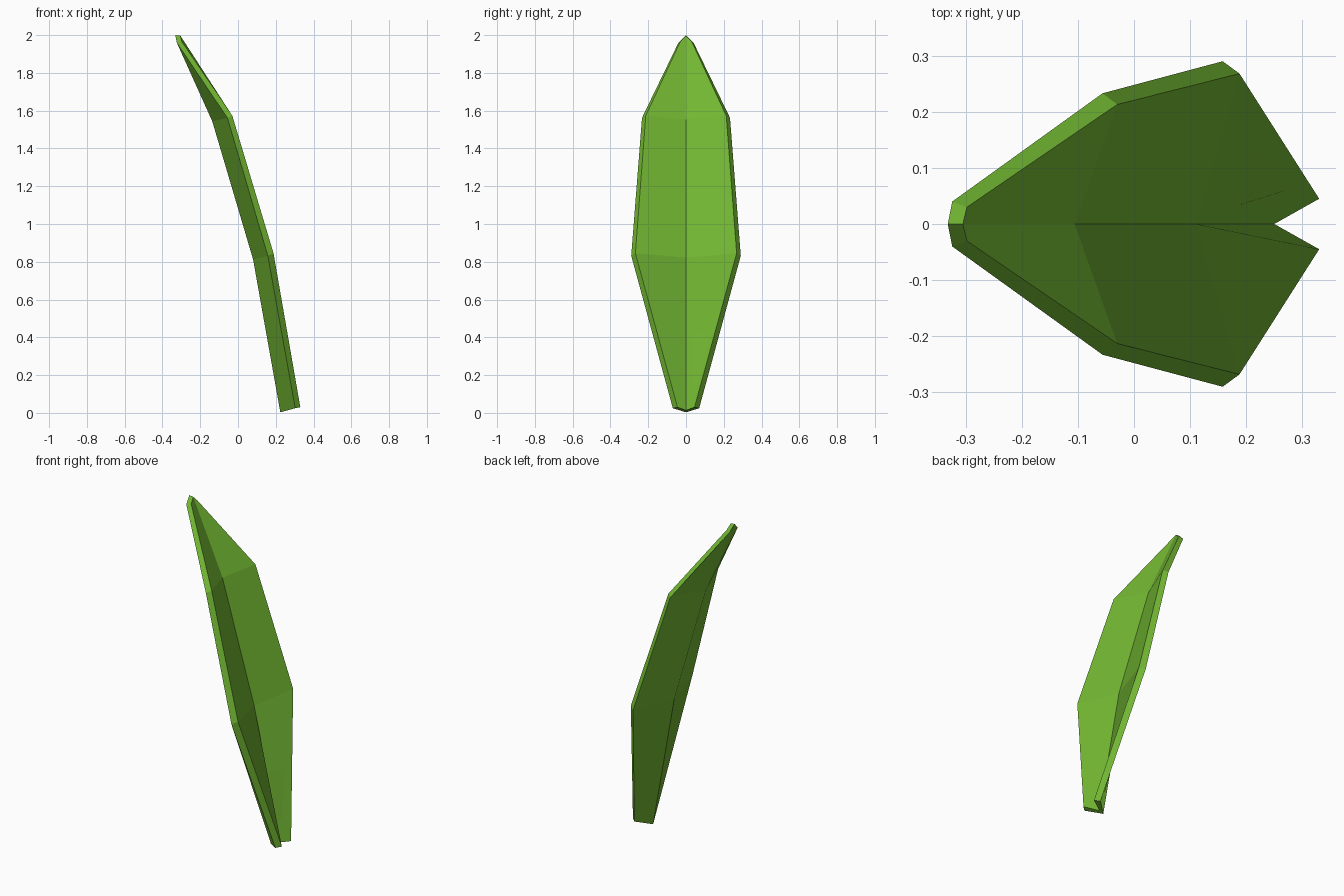
import bpy
import bmesh

if "Cube" in bpy.data.objects:
    bpy.data.objects.remove(bpy.data.objects["Cube"])

# One flat green
green = bpy.data.materials.new("leaf green")
green.diffuse_color = (0.171, 0.477, 0.033, 1.0)
green.use_nodes = True
green.node_tree.nodes["Principled BSDF"].inputs["Base Color"].default_value = green.diffuse_color

# Half cross-sections from root to tip, as (x, y, z):
# front crease, front rim, back rim, back ridge
STATIONS = [
    [(0.25, 0, 0.014), (0.33, 0.045, 0.03), (0.303, 0.07, 0.025), (0.224, 0, 0.003)],
    [(0.11, 0, 0.822), (0.188, 0.268, 0.845), (0.158, 0.29, 0.832), (0.08, 0, 0.812)],
    [(-0.106, 0, 1.553), (-0.03, 0.213, 1.573), (-0.056, 0.233, 1.562), (-0.136, 0, 1.543)],
    [(-0.305, 0, 1.997), (-0.298, 0.03, 1.966), (-0.324, 0.04, 1.960), (-0.332, 0, 2.0)],
]


def build_leaf(name):
    bm = bmesh.new()
    rings = []
    # Full section: half profile plus its mirrored rim points
    for fc, fr, br, bc in STATIONS:
        pts = [fc, fr, br, bc] + [(p[0], -p[1], p[2]) for p in (br, fr)]
        rings.append([bm.verts.new(p) for p in pts])
    # Skin between neighbouring sections
    for a, b in zip(rings, rings[1:]):
        for i in range(6):
            j = (i + 1) % 6
            bm.faces.new((a[i], a[j], b[j], b[i]))
    # Root and tip closures, one quad per half
    for r in (rings[0], rings[-1]):
        bm.faces.new((r[0], r[1], r[2], r[3]))
        bm.faces.new((r[0], r[3], r[4], r[5]))
    bmesh.ops.recalc_face_normals(bm, faces=bm.faces)
    mesh = bpy.data.meshes.new(name)
    bm.to_mesh(mesh)
    bm.free()
    mesh.materials.append(green)
    obj = bpy.data.objects.new(name, mesh)
    bpy.context.collection.objects.link(obj)
    return obj


# Folded, backward-leaning leaf blade
build_leaf("leaf_blade")
